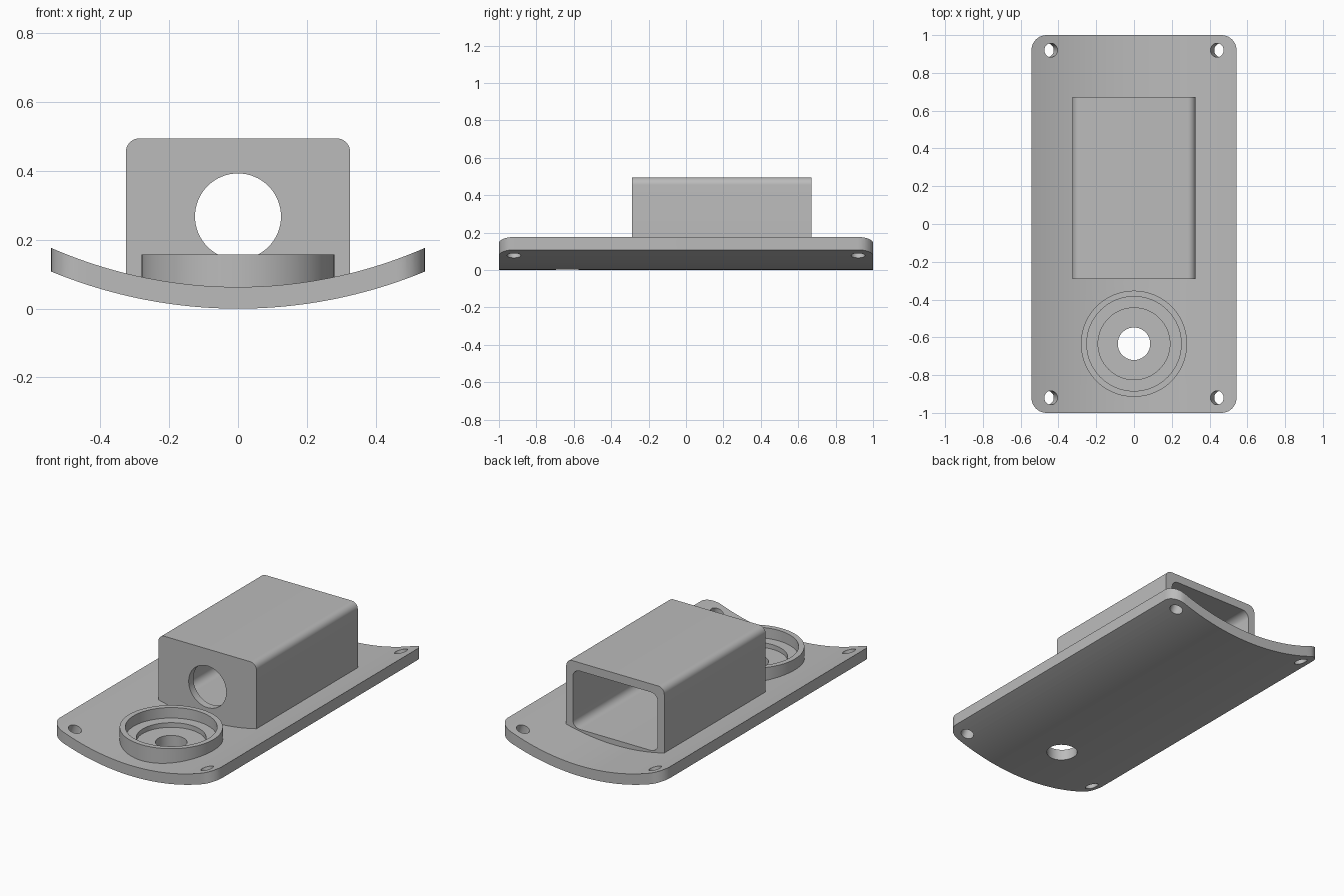
import bpy, bmesh, math
from mathutils import Matrix, Vector

if "Cube" in bpy.data.objects:
    bpy.data.objects.remove(bpy.data.objects["Cube"])

grey = bpy.data.materials.new("light_grey")
grey.diffuse_color = (0.5, 0.5, 0.5, 1)
grey.use_nodes = True
grey.node_tree.nodes["Principled BSDF"].inputs["Base Color"].default_value = grey.diffuse_color


def prism(name, pts, axis, a, b):
    """Extrude a closed outline along 'y' (outline in x,z) or 'z' (outline in x,y)."""
    place = (lambda p: (p[0], a, p[1])) if axis == 'y' else (lambda p: (p[0], p[1], a))
    bm = bmesh.new()
    face = bm.faces.new([bm.verts.new(place(p)) for p in pts])
    new = bmesh.ops.extrude_face_region(bm, geom=[face])["geom"]
    shift = Vector((0, b - a, 0)) if axis == 'y' else Vector((0, 0, b - a))
    bmesh.ops.translate(bm, vec=shift, verts=[v for v in new if isinstance(v, bmesh.types.BMVert)])
    bmesh.ops.recalc_face_normals(bm, faces=bm.faces)
    mesh = bpy.data.meshes.new(name)
    bm.to_mesh(mesh)
    bm.free()
    mesh.materials.append(grey)
    obj = bpy.data.objects.new(name, mesh)
    bpy.context.collection.objects.link(obj)
    return obj


def rounded(x0, x1, y0, y1, r_low, r_high, n=10):
    """Rounded rectangle with separate lower and upper corner radii."""
    pts = []
    for cx, cy, sx, sy, r, start in ((x1, y0, -1, 1, r_low, -90), (x1, y1, -1, -1, r_high, 0),
                                     (x0, y1, 1, -1, r_high, 90), (x0, y0, 1, 1, r_low, 180)):
        if r == 0:
            pts.append((cx, cy))
            continue
        for i in range(n + 1):
            t = math.radians(start + 90 * i / n)
            pts.append((cx + sx * r + r * math.cos(t), cy + sy * r + r * math.sin(t)))
    return pts


def circle(cx, cy, r, n=64):
    return [(cx + r * math.cos(math.tau * i / n), cy + r * math.sin(math.tau * i / n))
            for i in range(n)]


def combine(target, tool, operation):
    """Apply a boolean and discard the tool."""
    mod = target.modifiers.new("combine", 'BOOLEAN')
    mod.operation, mod.object, mod.solver = operation, tool, 'EXACT'
    bpy.context.view_layer.objects.active = target
    bpy.ops.object.modifier_apply(modifier=mod.name)
    bpy.data.objects.remove(tool, do_unlink=True)


# Curved base plate: concentric arcs trimmed to a rounded outline
R, T, W = 1.42, 0.063, 0.58


def arc(radius, n=48):
    half = math.asin(W / radius)
    return [(radius * math.sin(t), R - radius * math.cos(t))
            for t in (half * (2 * i / n - 1) for i in range(n + 1))]


body = prism("mount_body", arc(R) + arc(R - T)[::-1], 'y', -1.1, 1.1)
combine(body, prism("outline", rounded(-0.543, 0.543, -1, 1, 0.08, 0.08), 'z', -0.2, 0.5), 'INTERSECT')

# Box housing, open at the back, with a round opening in its front wall
housing = prism("housing", rounded(-0.326, 0.326, 0.05, 0.495, 0, 0.04), 'y', -0.29, 0.672)
combine(housing, prism("cavity", rounded(-0.282, 0.282, 0.095, 0.445, 0.045, 0.045), 'y', -0.245, 0.8), 'DIFFERENCE')
combine(housing, prism("front_opening", circle(0, 0.268, 0.125), 'y', -0.4, -0.1), 'DIFFERENCE')
combine(body, housing, 'UNION')

# Round stepped socket with a through hole
CY = -0.634
combine(body, prism("socket", circle(0, CY, 0.281, 96), 'z', 0.05, 0.158), 'UNION')
for radius, floor in ((0.25, 0.095), (0.19, 0.067), (0.086, -0.1)):
    combine(body, prism("socket_cut", circle(0, CY, radius, 80), 'z', floor, 0.3), 'DIFFERENCE')

# Corner screw holes, drilled square to the curved plate
tilt = math.asin(0.45 / (R - T / 2))
for sx in (-1, 1):
    for sy in (-1, 1):
        drill = prism("screw_hole", circle(0, 0, 0.037, 32), 'z', -R - 0.1, -R + 0.2)
        drill.data.transform(Matrix.Translation((0, sy * 0.92, R)) @ Matrix.Rotation(-sx * tilt, 4, 'Y'))
        combine(body, drill, 'DIFFERENCE')

# Smooth curves, crisp edges
bpy.ops.object.select_all(action='DESELECT')
body.select_set(True)
bpy.context.view_layer.objects.active = body
bpy.ops.object.shade_smooth_by_angle(angle=math.radians(30))
